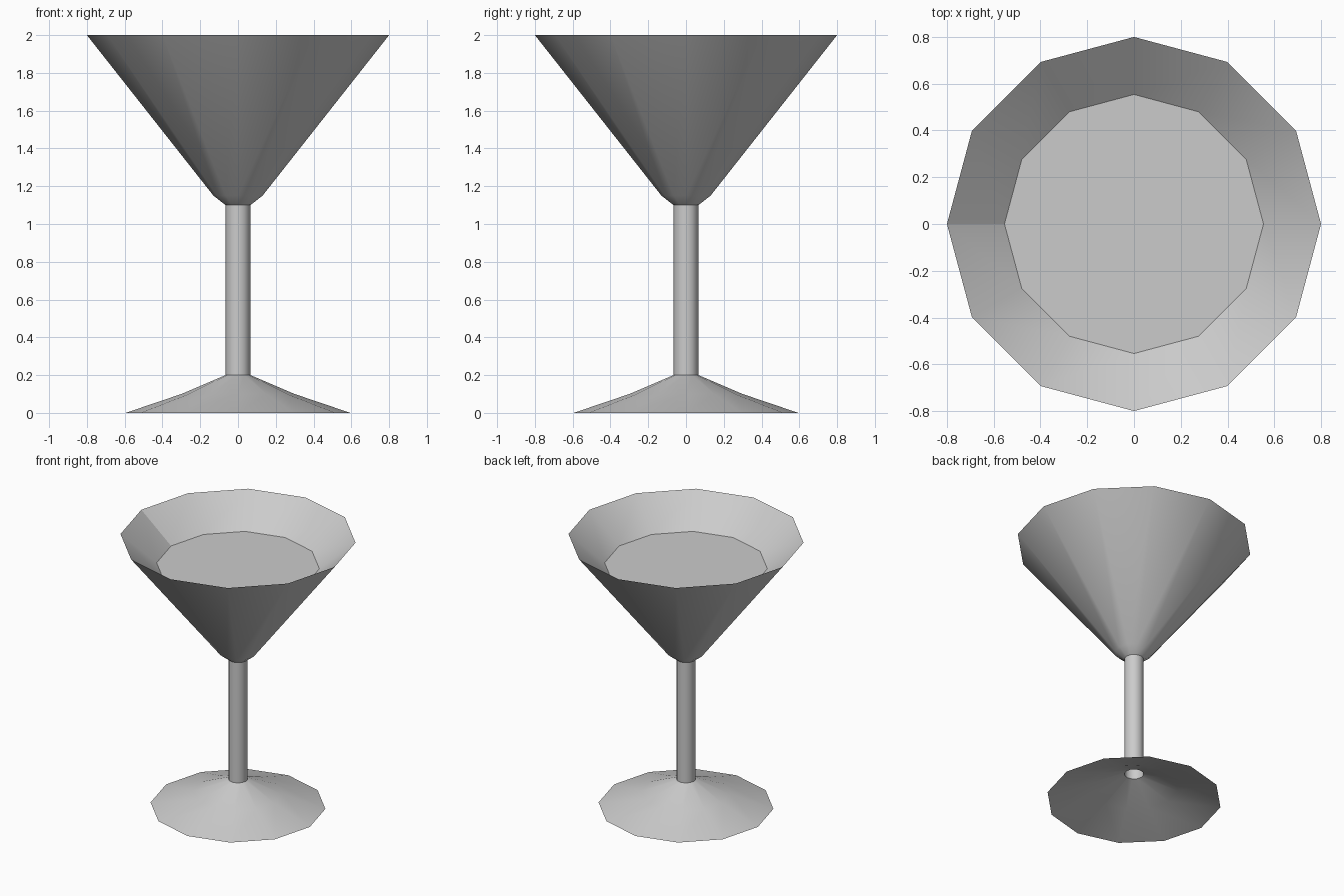
import bpy
import bmesh
import math

cube = bpy.data.objects.get("Cube")
if cube:
    bpy.data.objects.remove(cube, do_unlink=True)

SIDES = 12

grey = bpy.data.materials.new("mid grey")
grey.use_nodes = True
colour = (0.6, 0.6, 0.6, 1.0)
grey.diffuse_color = colour
grey.node_tree.nodes["Principled BSDF"].inputs["Base Color"].default_value = colour


def finish(name, bm, smooth):
    """Turn a bmesh into a named, coloured object."""
    mesh = bpy.data.meshes.new(name)
    for face in bm.faces:
        face.smooth = smooth
    bm.to_mesh(mesh)
    bm.free()
    mesh.materials.append(grey)
    obj = bpy.data.objects.new(name, mesh)
    bpy.context.collection.objects.link(obj)
    return obj


def ring(bm, radius, z):
    return [bm.verts.new((radius * math.cos(i * math.tau / SIDES),
                          radius * math.sin(i * math.tau / SIDES), z))
            for i in range(SIDES)]


def lathe(name, profile, seam=False):
    """Open shell turned from (radius, height) points; upward order faces out."""
    bm = bmesh.new()
    rings = [ring(bm, r, z) for r, z in profile]
    for low, high in zip(rings, rings[1:]):
        for i in range(SIDES):
            j = (i + 1) % SIDES
            bm.faces.new((low[i], low[j], high[j], high[i]))
        if seam:  # shading seam down the -x side
            k = SIDES // 2
            bm.edges.get((low[k], high[k])).smooth = False
    return finish(name, bm, True)


# Flared foot, hollow underneath
lathe("foot", [(0.595, 0.0), (0.3, 0.1), (0.066, 0.2)])

# Hollow stem
lathe("stem", [(0.066, 0.2), (0.066, 1.1)])

# Conical bowl: outer wall, then the shallower inner wall down to the drink
lathe("bowl_outside", [(0.066, 1.1), (0.13, 1.15), (0.8, 2.0)])
lathe("bowl_inside", [(0.8, 2.0), (0.554, 1.795)], seam=True)

# Flat drink surface closing the inner wall
bm = bmesh.new()
bm.faces.new(ring(bm, 0.554, 1.795))
finish("drink_surface", bm, False)
